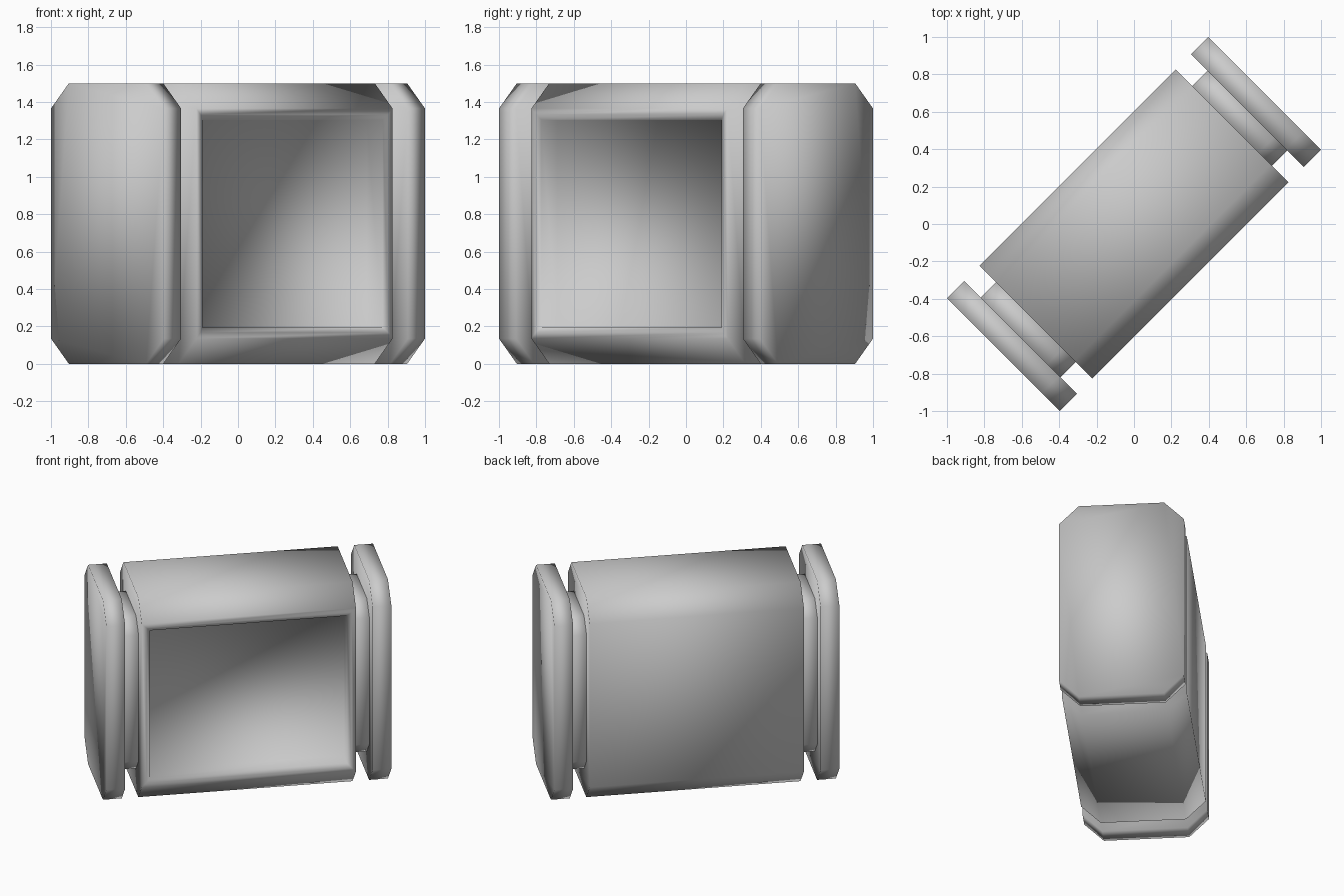
import bpy, bmesh, math

if "Cube" in bpy.data.objects:
    bpy.data.objects.remove(bpy.data.objects["Cube"])

HEIGHT = 1.5
HALF_WIDTH = 0.427
YAW = math.radians(45)

grey = bpy.data.materials.new("plain_grey")
grey.use_nodes = True
grey.diffuse_color = (0.6, 0.6, 0.6, 1)
grey.node_tree.nodes["Principled BSDF"].inputs["Base Color"].default_value = (0.6, 0.6, 0.6, 1)


def octagon(half_y, half_z, cut):
    """Corner-cut rectangle in the YZ plane, centred at mid height."""
    quarter = [(half_y, half_z - cut), (half_y - cut, half_z)]
    top = quarter + [(-y, z) for y, z in reversed(quarter)]
    return top + [(-y, -z) for y, z in top]


def prism(name, x0, x1, inset=0.0, cut=0.135, window=False):
    bm = bmesh.new()
    profile = octagon(HALF_WIDTH - inset, HEIGHT / 2 - inset * 1.4, cut)
    rings = [[bm.verts.new((x, y, z + HEIGHT / 2)) for y, z in profile] for x in (x0, x1)]
    n = len(profile)
    for i in range(n):
        j = (i + 1) % n
        bm.faces.new((rings[0][i], rings[0][j], rings[1][j], rings[1][i]))
    for ring in rings:
        bm.faces.new(ring)
    bmesh.ops.recalc_face_normals(bm, faces=bm.faces)
    if window:
        # narrow frame, sloped lip, then the recess walls
        front = min(bm.faces, key=lambda f: f.normal.y)
        for thickness, depth in ((0.045, 0), (0.04, -0.015), (0.001, -0.12)):
            bmesh.ops.inset_individual(bm, faces=[front], thickness=thickness, depth=depth)
    for f in bm.faces:
        f.smooth = True
    mesh = bpy.data.meshes.new(name)
    bm.to_mesh(mesh)
    bm.free()
    mesh.materials.append(grey)
    obj = bpy.data.objects.new(name, mesh)
    obj.rotation_euler.z = YAW
    bpy.context.collection.objects.link(obj)


# main block with a recessed window on its front side
prism("main_body", -0.742, 0.742, window=True)

# narrow neck and end plate at both ends
for side, s in (("left", 1), ("right", -1)):
    prism(side + "_neck", s * 0.73, s * 0.87, inset=0.125, cut=0.1)
    prism(side + "_end_plate", s * 0.857, s * 0.987)
